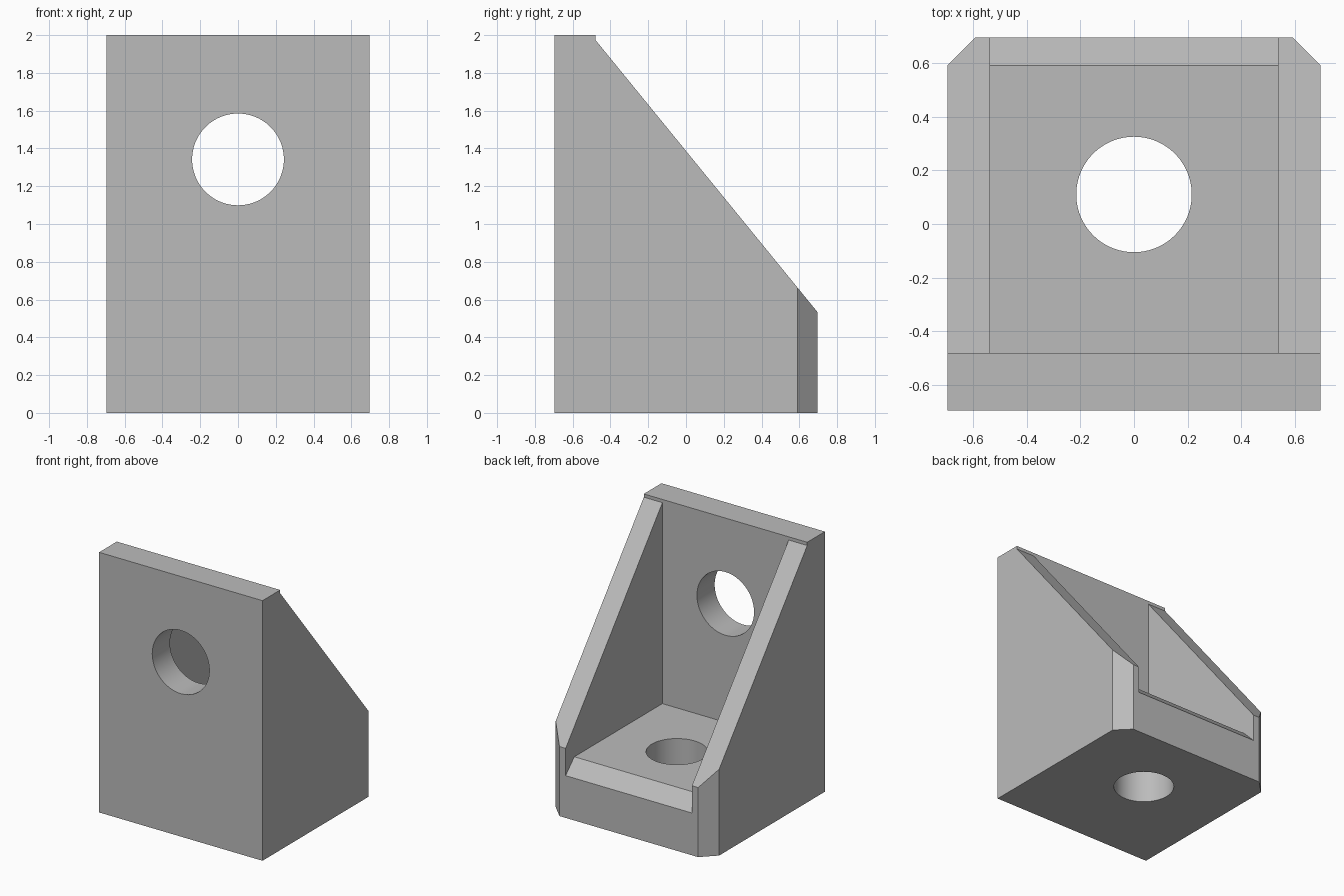
import bpy, bmesh, math
from mathutils import Matrix, Vector

cube = bpy.data.objects.get("Cube")
if cube:
    bpy.data.objects.remove(cube, do_unlink=True)

HALF = 0.695        # half width and half depth
PLATE_Y = -0.48     # inner face of the upright plate
FLOOR_Z = 0.43      # top of the base
CHAMFER = 0.105

grey = bpy.data.materials.new("plain grey")
grey.use_nodes = True
grey.diffuse_color = (0.5, 0.5, 0.5, 1)
grey.node_tree.nodes["Principled BSDF"].inputs["Base Color"].default_value = (0.5, 0.5, 0.5, 1)


def add_object(name, bm):
    bmesh.ops.recalc_face_normals(bm, faces=bm.faces)
    mesh = bpy.data.meshes.new(name)
    bm.to_mesh(mesh)
    bm.free()
    mesh.materials.append(grey)
    obj = bpy.data.objects.new(name, mesh)
    bpy.context.collection.objects.link(obj)
    return obj


def prism(profile, half_width):
    """Side profile of (y, z) points extruded across x."""
    bm = bmesh.new()
    face = bm.faces.new([bm.verts.new((-half_width, y, z)) for y, z in profile])
    ext = bmesh.ops.extrude_face_region(bm, geom=[face])
    moved = [v for v in ext["geom"] if isinstance(v, bmesh.types.BMVert)]
    bmesh.ops.translate(bm, verts=moved, vec=(2 * half_width, 0, 0))
    return bm


def cylinder(radius, centre, turn=0):
    bm = bmesh.new()
    place = Matrix.Translation(Vector(centre)) @ Matrix.Rotation(turn, 4, "X")
    bmesh.ops.create_cone(bm, cap_ends=True, segments=96, radius1=radius,
                          radius2=radius, depth=0.8, matrix=place)
    return bm


# Solid bracket body with sloping sides
body = prism([(-HALF, 0), (HALF, 0), (HALF, 0.535), (PLATE_Y, 1.975),
              (PLATE_Y, 2), (-HALF, 2)], HALF)

# Chamfer the two upright back corners
corners = [e for e in body.edges
           if all(v.co.y > HALF - 0.01 for v in e.verts)
           and abs(e.verts[0].co.x - e.verts[1].co.x) < 0.01]
bmesh.ops.bevel(body, geom=corners, offset=CHAMFER, segments=1, affect="EDGES")
bracket = add_object("corner_bracket", body)

# Cutters: the pocket with its sloping lip, and the two bolt holes
pocket = prism([(PLATE_Y, FLOOR_Z), (HALF - CHAMFER, FLOOR_Z), (HALF, 0.325),
                (HALF + 0.2, 0.125), (HALF + 0.2, 2.3), (PLATE_Y, 2.3)], 0.537)
cutters = [
    add_object("pocket_cutter", pocket),
    add_object("plate_hole_cutter", cylinder(0.243, (0, -0.6, 1.342), math.pi / 2)),
    add_object("base_hole_cutter", cylinder(0.215, (0, 0.11, 0.2))),
]
for cutter in cutters:
    cutter.hide_render = True
    mod = bracket.modifiers.new(cutter.name, "BOOLEAN")
    mod.operation = "DIFFERENCE"
    mod.solver = "EXACT"
    mod.object = cutter

# Apply the cuts and drop the cutters
bpy.context.view_layer.update()
depsgraph = bpy.context.evaluated_depsgraph_get()
result = bpy.data.meshes.new_from_object(bracket.evaluated_get(depsgraph))
bracket.modifiers.clear()
bracket.data = result
for cutter in cutters:
    bpy.data.objects.remove(cutter, do_unlink=True)

# Smooth hole walls, sharp edges elsewhere
bpy.ops.object.select_all(action="DESELECT")
bracket.select_set(True)
bpy.context.view_layer.objects.active = bracket
bpy.ops.object.shade_smooth_by_angle(angle=math.radians(20))
